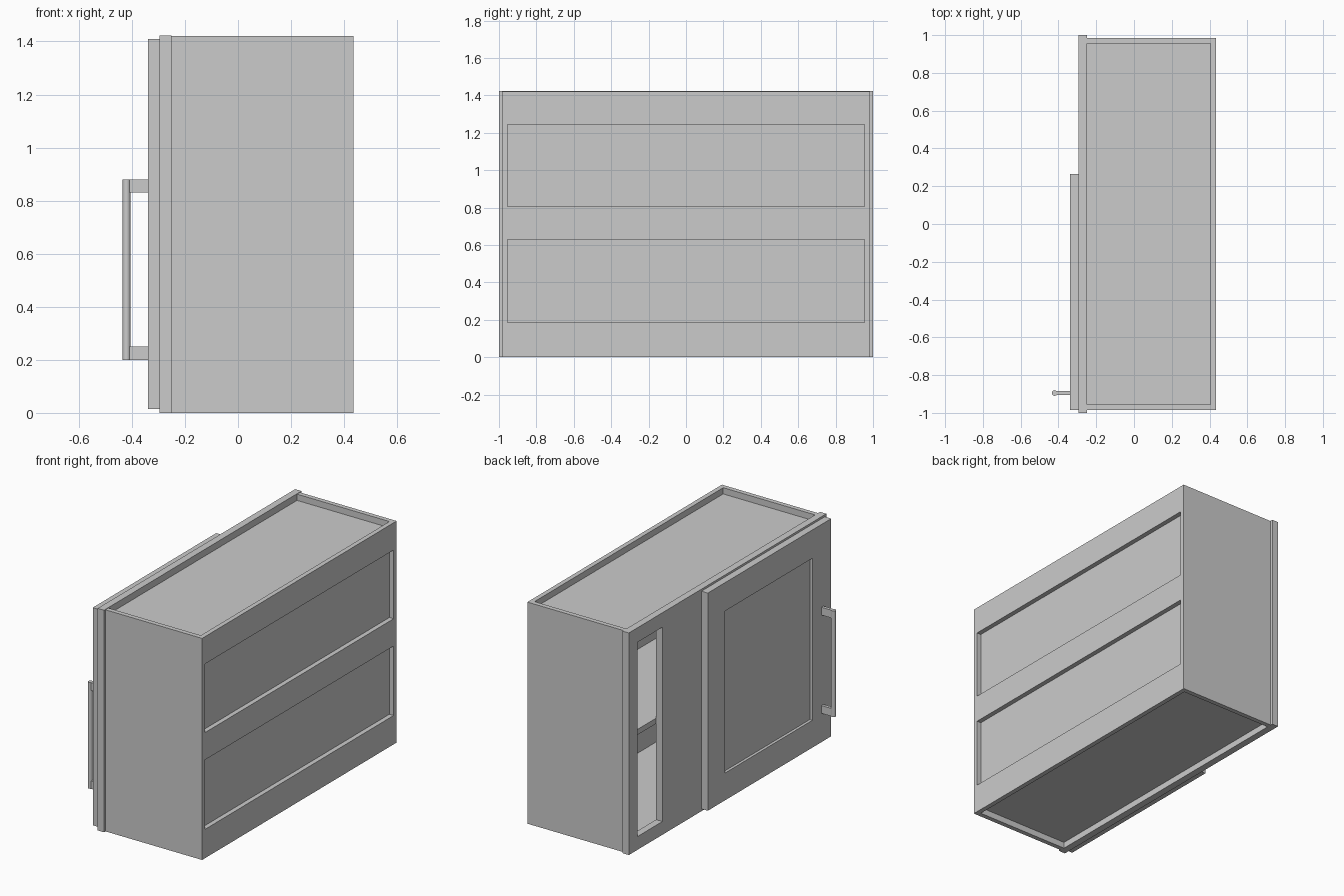
import bpy, bmesh, math
from mathutils import Matrix

cube = bpy.data.objects.get("Cube")
if cube:
    bpy.data.objects.remove(cube, do_unlink=True)

GREY = (0.6, 0.6, 0.6, 1.0)
mat = bpy.data.materials.new("plain grey")
mat.use_nodes = True
mat.diffuse_color = GREY
bsdf = next(n for n in mat.node_tree.nodes if n.type == 'BSDF_PRINCIPLED')
bsdf.inputs["Base Color"].default_value = GREY


def finish(name, bm):
    bmesh.ops.recalc_face_normals(bm, faces=bm.faces)
    mesh = bpy.data.meshes.new(name)
    bm.to_mesh(mesh)
    bm.free()
    mesh.materials.append(mat)
    obj = bpy.data.objects.new(name, mesh)
    bpy.context.collection.objects.link(obj)
    return obj


def box(name, x, y, z):
    """Box from (low, high) ranges on each axis."""
    bm = bmesh.new()
    bmesh.ops.create_cube(bm, size=1)
    for v in bm.verts:
        v.co = [r[0] + (c + 0.5) * (r[1] - r[0]) for c, r in zip(v.co, (x, y, z))]
    return finish(name, bm)


def frame(name, x, ys, zs, holes):
    """Upright board facing x, cut on a y/z grid with the listed cells left open."""
    bm = bmesh.new()
    grid = [[bm.verts.new((x[0], y, z)) for z in zs] for y in ys]
    for i in range(len(ys) - 1):
        for j in range(len(zs) - 1):
            if (i, j) not in holes:
                bm.faces.new((grid[i][j], grid[i + 1][j],
                              grid[i + 1][j + 1], grid[i][j + 1]))
    ext = bmesh.ops.extrude_face_region(bm, geom=bm.faces[:], use_keep_orig=True)
    for v in ext["geom"]:
        if isinstance(v, bmesh.types.BMVert):
            v.co.x = x[1]
    return finish(name, bm)


H = 1.42                    # cabinet height
SIDE, INNER = 0.985, 0.955  # outer and inner half widths
FRONT, BACK = -0.25, 0.405  # inner depth limits

# Carcass sides
for name, s in (("left_side", 1), ("right_side", -1)):
    box(name, (FRONT, BACK), sorted((s * INNER, s * SIDE)), (0, H))

# Top, shelf and bottom, set inside the sides
for name, z in (("top_board", (1.35, 1.38)), ("shelf", (0.70, 0.735)),
                ("bottom_board", (0.04, 0.07))):
    box(name, (FRONT, BACK - 0.002), (-INNER, INNER), z)

# Back panel with three mounting rails over it
box("back_panel", (0.38, BACK), (-INNER, INNER), (0.04, 1.38))
frame("back_rails", (BACK, 0.435), (-SIDE, -INNER, INNER, SIDE),
      (0, 0.185, 0.63, 0.805, 1.245, H), {(1, 1), (1, 3)})

# Face frame with an open bay and a door bay
frame("face_frame", (-0.295, FRONT), (-1.0, -0.91, 0.2, 0.66, 0.91, 1.0),
      (0, 0.085, 1.33, H + 0.003), {(1, 1), (3, 1)})

# Door with a recessed panel
frame("door_frame", (-0.34, -0.295), (-SIDE, -0.795, 0.09, 0.265),
      (0.015, 0.19, 1.228, 1.41), {(1, 1)})
box("door_panel", (-0.322, -0.300), (-0.795, 0.09), (0.19, 1.228))

# Handle: upright bar on two posts
HY = -0.895
bm = bmesh.new()
bmesh.ops.create_cone(bm, cap_ends=True, segments=12, radius1=0.015, radius2=0.015,
                      depth=0.68, matrix=Matrix.Translation((-0.42, HY, 0.54)))
bar = finish("handle_bar", bm)
bpy.context.view_layer.objects.active = bar
bar.select_set(True)
bpy.ops.object.shade_smooth_by_angle(angle=math.radians(40))
for name, z in (("handle_lower_post", 0.20), ("handle_upper_post", 0.83)):
    box(name, (-0.42, -0.34), (HY - 0.01, HY + 0.01), (z, z + 0.05))
